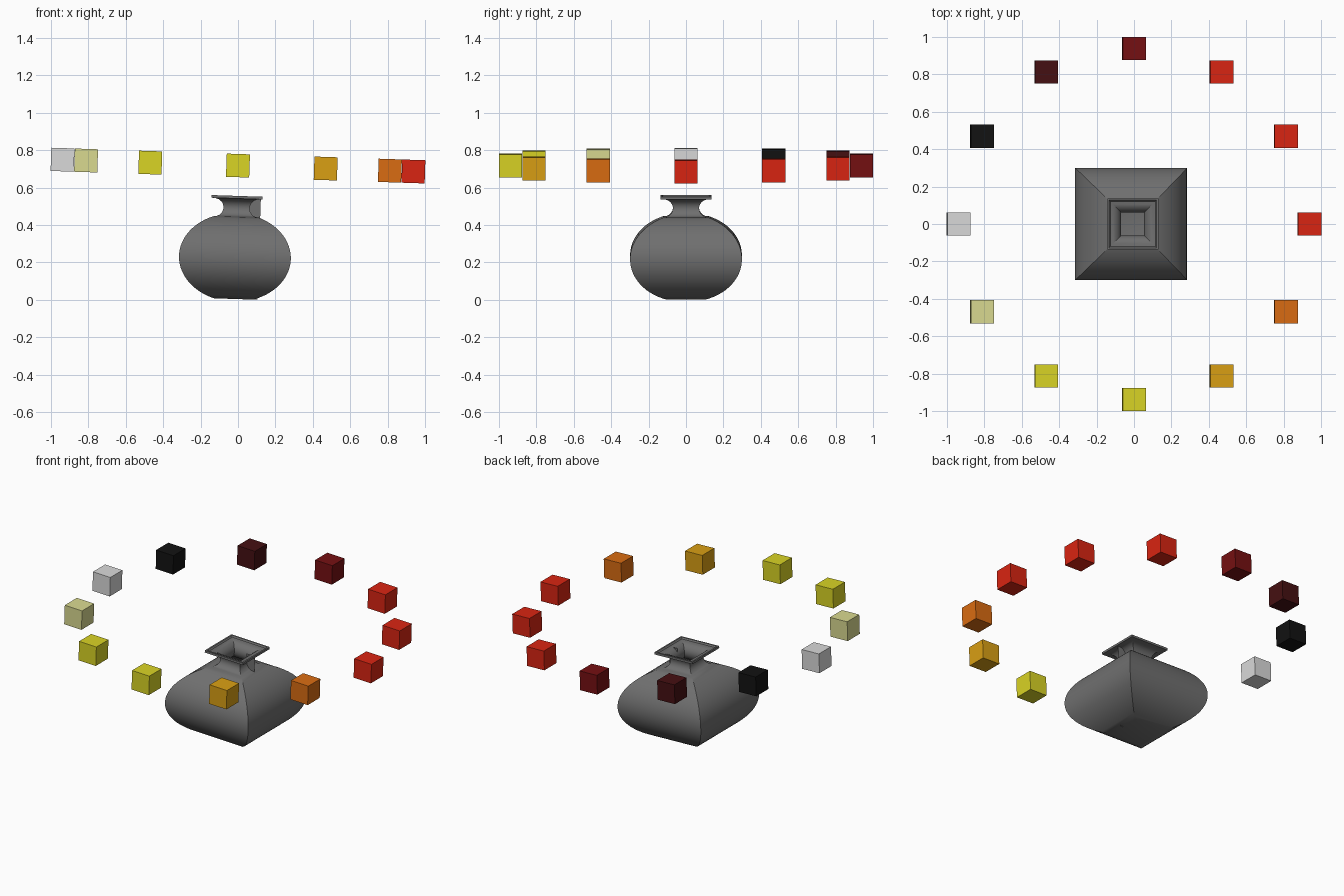
import bpy, bmesh, math
from mathutils import Matrix

cube = bpy.data.objects.get("Cube")
if cube:
    bpy.data.objects.remove(cube, do_unlink=True)

# Everything leans slightly towards +x
TILT = Matrix.Translation((-0.024, 0, 0.005)) @ Matrix.Rotation(math.radians(1.92), 4, 'Y')


def material(name, rgb):
    m = bpy.data.materials.new(name)
    m.use_nodes = True
    m.diffuse_color = (*rgb, 1)
    m.node_tree.nodes["Principled BSDF"].inputs["Base Color"].default_value = (*rgb, 1)
    return m


grey = material("vase grey", (0.16, 0.16, 0.16))
white = material("white", (0.7, 0.7, 0.7))
pale = material("pale yellow", (0.7, 0.7, 0.28))
yellow = material("yellow", (0.7, 0.66, 0.018))
gold = material("gold", (0.7, 0.35, 0.007))
orange = material("orange", (0.7, 0.15, 0.006))
red = material("red", (0.7, 0.018, 0.006))
dark_red = material("dark red", (0.18, 0.005, 0.006))
maroon = material("maroon", (0.06, 0.005, 0.006))
black = material("black", (0.006, 0.006, 0.006))


def add_object(name, bm, mat, matrix):
    mesh = bpy.data.meshes.new(name)
    bm.to_mesh(mesh)
    bm.free()
    mesh.materials.append(mat)
    ob = bpy.data.objects.new(name, mesh)
    ob.matrix_world = matrix
    bpy.context.collection.objects.link(ob)
    return ob


def arc(cx, cz, rx, rz, start, end, steps):
    angles = [math.radians(start + (end - start) * i / steps) for i in range(steps + 1)]
    return [(cx + rx * math.cos(a), cz + rz * math.sin(a)) for a in angles]


# Vase: profile of (half width, height) swept around four sides
outer = arc(0, 0.222, 0.299, 0.237, -69.5, 66, 28)
neck = arc(0.12, 0.487, 0.05, 0.049, 250, 90, 10)
rim = [(0.137, 0.537), (0.137, 0.551), (0.127, 0.551)]
throat = arc(0.12, 0.487, 0.058, 0.056, 90, 240, 10)
inner = arc(0, 0.222, 0.285, 0.222, 68, -68, 20)
profile = outer + neck + rim + throat + inner

bm = bmesh.new()
rings = [[bm.verts.new((sx * r, sy * r, z)) for sx, sy in ((1, 1), (-1, 1), (-1, -1), (1, -1))]
         for r, z in profile]
for a, b in zip(rings, rings[1:]):
    for i in range(4):
        j = (i + 1) % 4
        bm.faces.new((a[i], a[j], b[j], b[i]))
bm.faces.new(rings[0][::-1])
bm.faces.new(rings[-1])
bmesh.ops.recalc_face_normals(bm, faces=bm.faces)
vase = add_object("vase", bm, grey, TILT)

# Thin upright web beside the neck, reaching down through the base
bm = bmesh.new()
corners = ((0.068, 0), (0.128, 0), (0.128, 0.54), (0.068, 0.54))
bm.faces.new([bm.verts.new((x, 0, z)) for x, z in corners])
add_object("neck_web", bm, grey, TILT)

# Ring of twelve coloured cubes, counter-clockwise from +x
colours = [red, red, red, dark_red, maroon, black, white, pale, yellow, yellow, gold, orange]
for i, mat in enumerate(colours):
    angle = i * math.tau / len(colours)
    place = Matrix.Translation((0.938 * math.cos(angle), 0.938 * math.sin(angle), 0.713))
    bm = bmesh.new()
    bmesh.ops.create_cube(bm, size=0.124)
    add_object(f"ring_cube_{i + 1}", bm, mat, TILT @ place)

# Soft curves with crisp corners on the vase
bpy.ops.object.select_all(action='DESELECT')
vase.select_set(True)
bpy.context.view_layer.objects.active = vase
bpy.ops.object.shade_smooth_by_angle(angle=math.radians(30))
